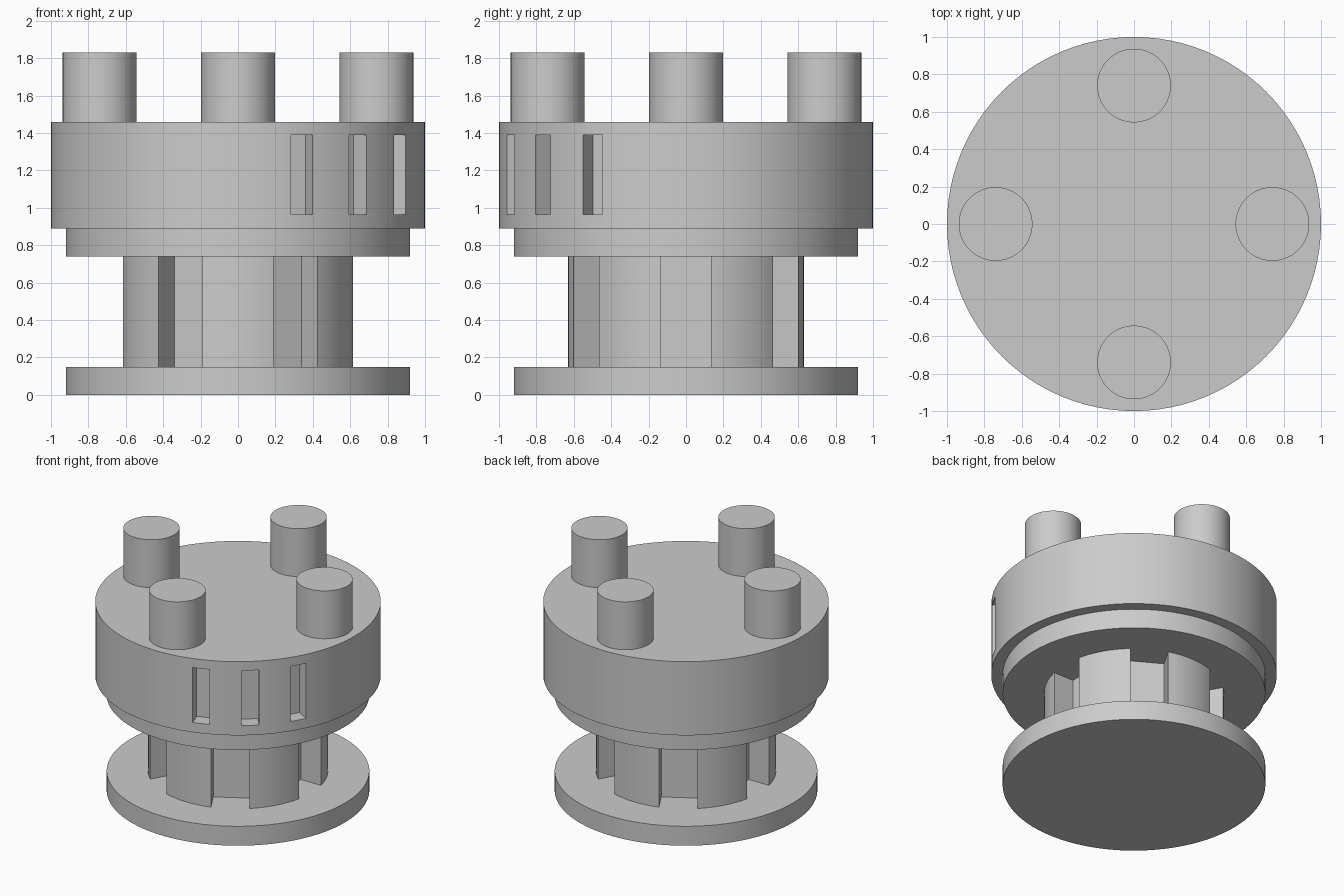
import bpy
import bmesh
from math import cos, sin, radians, sqrt, asin, pi
from mathutils import Matrix, Vector

default_cube = bpy.data.objects.get("Cube")
if default_cube:
    bpy.data.objects.remove(default_cube, do_unlink=True)

grey = bpy.data.materials.new("plain_grey")
grey.use_nodes = True
grey.diffuse_color = (0.6, 0.6, 0.6, 1)
grey.node_tree.nodes["Principled BSDF"].inputs["Base Color"].default_value = (0.6, 0.6, 0.6, 1)


def select_only(obj):
    bpy.ops.object.select_all(action='DESELECT')
    obj.select_set(True)
    bpy.context.view_layer.objects.active = obj


def smooth(obj):
    select_only(obj)
    bpy.ops.object.shade_smooth_by_angle(angle=radians(30))


def prism(name, outline, z0, z1):
    """Extrude a counter-clockwise outline from z0 up to z1."""
    bm = bmesh.new()
    base = bm.faces.new([bm.verts.new((x, y, z0)) for x, y in outline])
    top = bmesh.ops.extrude_face_region(bm, geom=[base], use_keep_orig=True)["geom"]
    bmesh.ops.translate(bm, vec=(0, 0, z1 - z0),
                        verts=[g for g in top if isinstance(g, bmesh.types.BMVert)])
    bmesh.ops.recalc_face_normals(bm, faces=bm.faces)
    mesh = bpy.data.meshes.new(name)
    bm.to_mesh(mesh)
    bm.free()
    obj = bpy.data.objects.new(name, mesh)
    bpy.context.collection.objects.link(obj)
    mesh.materials.append(grey)
    return obj


def disc(name, radius, z0, z1, centre=(0, 0), sides=96):
    angles = [2 * pi * i / sides for i in range(sides)]
    return prism(name, [(centre[0] + radius * cos(a), centre[1] + radius * sin(a))
                        for a in angles], z0, z1)


# Base plate and collar
smooth(disc("base_plate", 0.92, 0, 0.15))
smooth(disc("collar", 0.92, 0.74, 0.89))

# Column with six straight-sided grooves
RADIUS, HALF_GROOVE, FLOOR = 0.63, 0.135, 0.445
edge = asin(HALF_GROOVE / RADIUS)
outline = []
for k in range(6):
    turn = Matrix.Rotation(k * pi / 3, 2)
    outline += [turn @ Vector((FLOOR, side * HALF_GROOVE)) for side in (-1, 1)]
    for i in range(13):
        a = k * pi / 3 + edge + (pi / 3 - 2 * edge) * i / 12
        outline.append(Vector((RADIUS * cos(a), RADIUS * sin(a))))
smooth(prism("grooved_column", outline, 0.15, 0.74))

# Drum with three slots cut into its front left
drum = disc("drum", 1.0, 0.89, 1.46)
for angle in (-70, -50, -30):
    turn = Matrix.Rotation(radians(angle), 2)
    corners = [turn @ Vector(p) for p in ((0.89, -0.061), (1.1, -0.061), (1.1, 0.061), (0.89, 0.061))]
    cutter = prism("slot_cutter", corners, 0.965, 1.39)
    cutter.hide_render = True
    cut = drum.modifiers.new("slot", 'BOOLEAN')
    cut.operation = 'DIFFERENCE'
    cut.solver = 'EXACT'
    cut.object = cutter
    select_only(drum)
    bpy.ops.object.modifier_apply(modifier=cut.name)
    bpy.data.objects.remove(cutter, do_unlink=True)
smooth(drum)

# Four pegs on top of the drum
for side, (x, y) in {"left": (1, 0), "right": (-1, 0), "front": (0, -1), "back": (0, 1)}.items():
    smooth(disc(side + "_peg", 0.197, 1.46, 1.83, (0.74 * x, 0.74 * y), 64))
